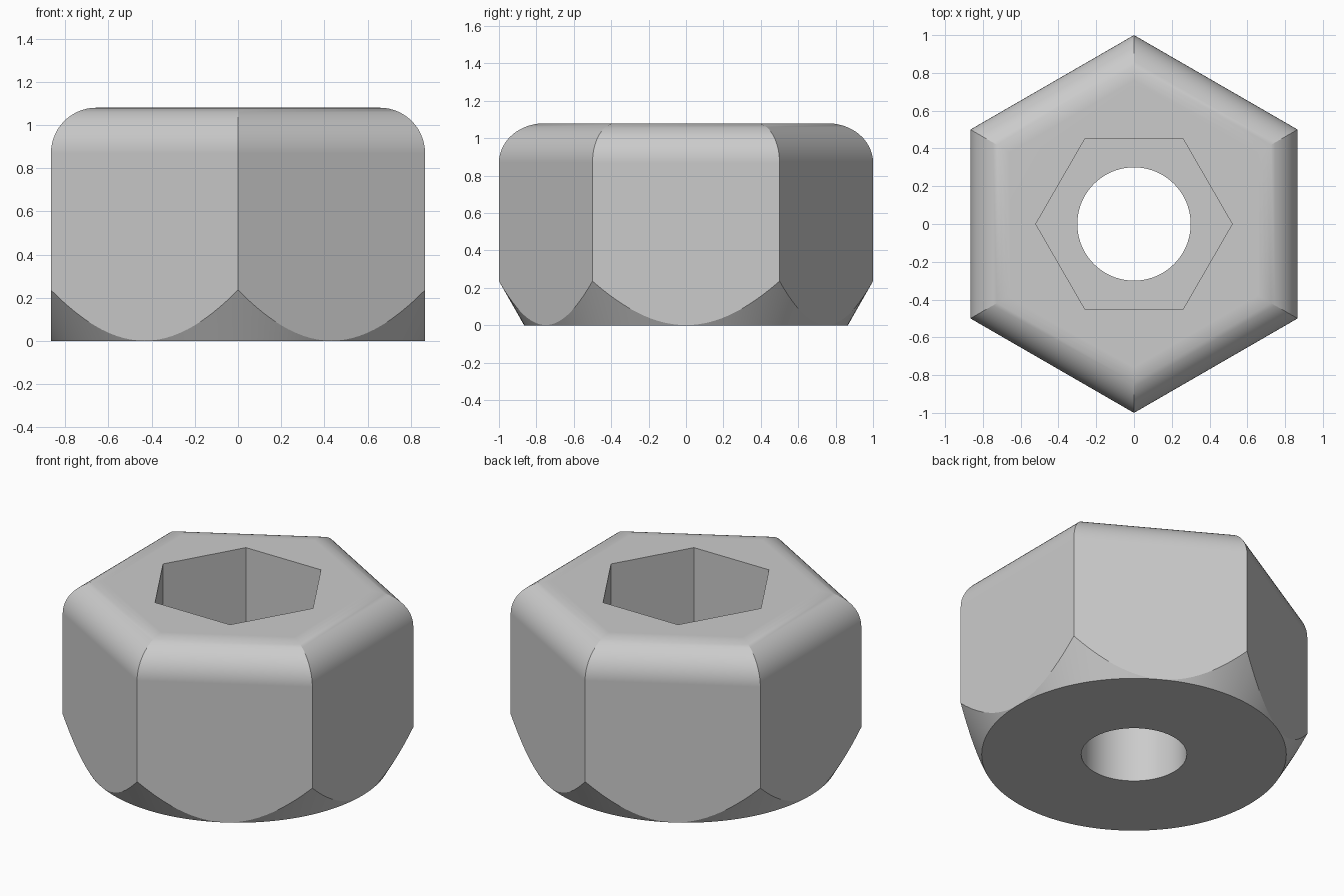
import bpy
import bmesh
from math import sin, cos, pi, sqrt

cube = bpy.data.objects.get("Cube")
if cube:
    bpy.data.objects.remove(cube, do_unlink=True)

HEIGHT = 1.08       # overall height
FLAT = sqrt(3) / 2  # centre to flat of the outer hexagon
FILLET = 0.21       # rounding of the top rim
STEPS = 14
FLOOR = 0.48        # height of the socket floor

steel = bpy.data.materials.new("plain_grey")
steel.use_nodes = True
GREY = (0.6, 0.6, 0.6, 1)
steel.diffuse_color = GREY
steel.node_tree.nodes["Principled BSDF"].inputs["Base Color"].default_value = GREY


def stack(name, sides, profile, turn=0.0):
    """Closed solid from regular polygons given as (corner radius, z)."""
    bm = bmesh.new()
    rings = []
    for r, z in profile:
        angles = [turn + 2 * pi * i / sides for i in range(sides)]
        rings.append([bm.verts.new((r * cos(a), r * sin(a), z)) for a in angles])
    for low, high in zip(rings, rings[1:]):
        for i in range(sides):
            j = (i + 1) % sides
            bm.faces.new((low[i], low[j], high[j], high[i]))
    bm.faces.new(rings[0][::-1])
    bm.faces.new(rings[-1])
    mesh = bpy.data.meshes.new(name)
    bm.to_mesh(mesh)
    bm.free()
    mesh.materials.append(steel)
    obj = bpy.data.objects.new(name, mesh)
    bpy.context.collection.objects.link(obj)
    return obj


# Hexagonal body with a rounded, mitred top rim
profile = [(1, 0)]
for i in range(STEPS + 1):
    a = pi / 2 * i / STEPS
    flat = FLAT - FILLET * (1 - cos(a))
    profile.append((flat / FLAT, HEIGHT - FILLET * (1 - sin(a))))
nut = stack("nut_body", 6, profile, pi / 2)

# Conical chamfer under the body, then the hexagonal socket and round bore
slope = 0.134 / 0.235
cone = stack("chamfer_cutter", 144, [(FLAT - 0.0005 + slope * z, z) for z in (-0.2, 1.6)])
socket = stack("socket_cutter", 6, [(0.52, FLOOR), (0.52, 1.5)])
bore = stack("bore_cutter", 72, [(0.3, -0.5), (0.3, 1.4)])

bpy.ops.object.select_all(action='DESELECT')
nut.select_set(True)
bpy.context.view_layer.objects.active = nut
for cutter, operation in ((cone, 'INTERSECT'), (socket, 'DIFFERENCE'), (bore, 'DIFFERENCE')):
    mod = nut.modifiers.new(cutter.name, 'BOOLEAN')
    mod.operation = operation
    mod.solver = 'EXACT'
    mod.object = cutter
    bpy.ops.object.modifier_apply(modifier=mod.name)
    bpy.data.objects.remove(cutter, do_unlink=True)

# Smooth rim, cone and bore; crisp flats
bpy.ops.object.shade_smooth_by_angle(angle=pi / 9)
weighted = nut.modifiers.new("flat_faces", 'WEIGHTED_NORMAL')
weighted.keep_sharp = True
